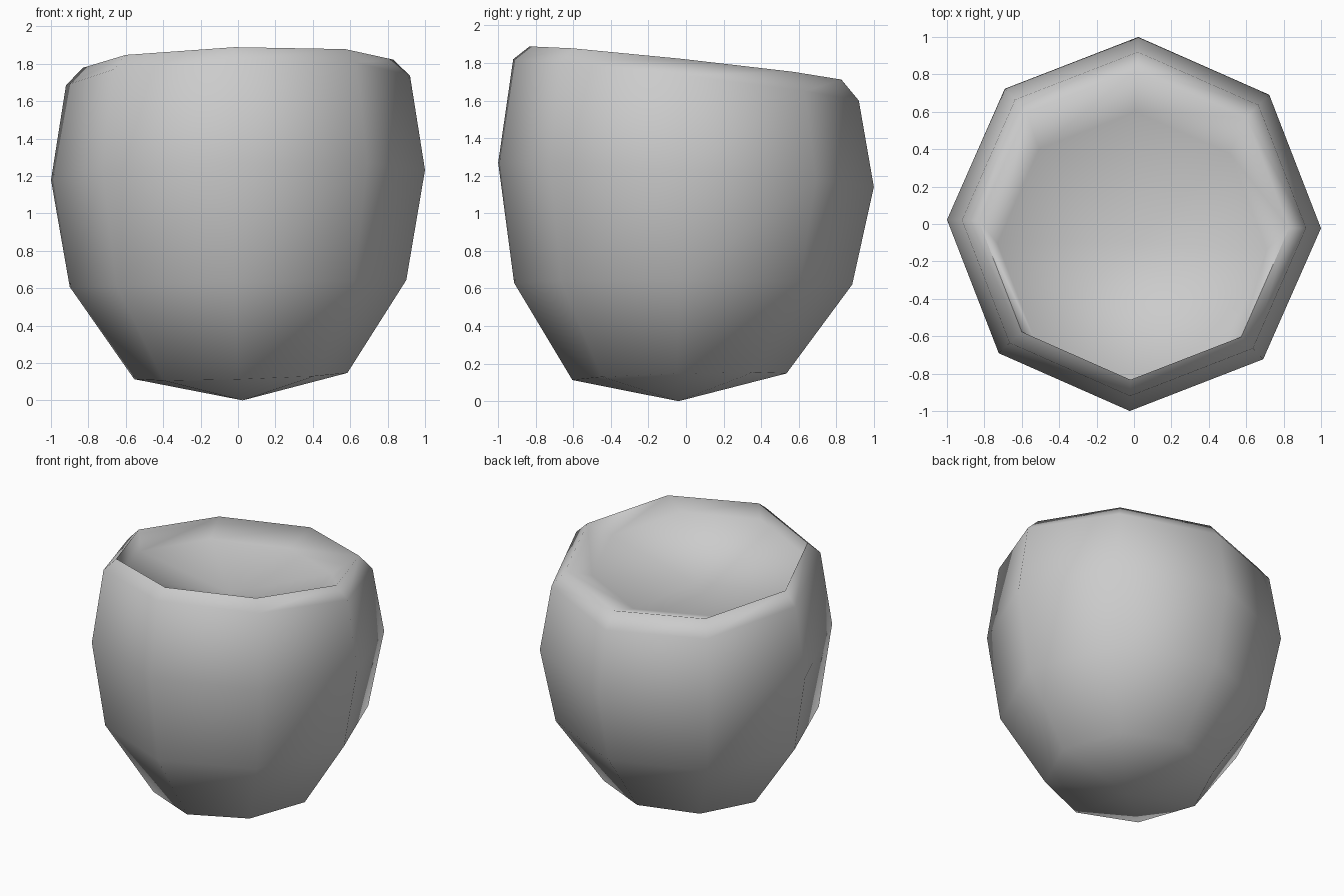
import bpy, bmesh, math

cube = bpy.data.objects.get("Cube")
if cube:
    bpy.data.objects.remove(cube, do_unlink=True)

SIDES = 8

# Single grey clay colour
clay = bpy.data.materials.new("grey_clay")
clay.use_nodes = True
GREY = (0.6, 0.6, 0.6, 1)
clay.diffuse_color = GREY
clay.node_tree.nodes["Principled BSDF"].inputs["Base Color"].default_value = GREY

# Rings from the foot, over the rim and into the shallow hollow:
# radius, centre x, centre y, centre z, slope along x, slope along y
RINGS = [
    (0.57, 0.015, -0.035, 0.13, 0.03, 0.03),
    (0.90, 0.0, -0.015, 0.625, 0.02, -0.005),
    (1.00, 0.0, 0.0, 1.205, 0.025, -0.065),
    (0.92, 0.0, 0.0, 1.71, 0.025, -0.12),
    (0.83, 0.0, -0.003, 1.80, 0.024, -0.107),
    (0.72, -0.01, -0.12, 1.705, 0.02, -0.09),
]


def add_ring(bm, radius, cx, cy, cz, slope_x, slope_y):
    ring = []
    for i in range(SIDES):
        a = math.tau * i / SIDES - math.radians(1.3)
        x, y = radius * math.cos(a), radius * math.sin(a)
        ring.append(bm.verts.new((x + cx, y + cy, cz + slope_x * x + slope_y * y)))
    return ring


bm = bmesh.new()
rings = [add_ring(bm, *r) for r in RINGS]
foot = bm.verts.new((0.025, -0.04, 0))
floor = bm.verts.new((0, -0.1, 1.57))

# Foot, walls, rim and hollow
for i in range(SIDES):
    j = (i + 1) % SIDES
    bm.faces.new((foot, rings[0][j], rings[0][i]))
    for low, high in zip(rings, rings[1:]):
        bm.faces.new((low[i], low[j], high[j], high[i]))
    bm.faces.new((rings[-1][i], rings[-1][j], floor))
bm.normal_update()

# Smooth all over, except where the rim folds sharply
for f in bm.faces:
    f.smooth = True
for e in bm.edges:
    e.smooth = e.calc_face_angle() < math.radians(100)

mesh = bpy.data.meshes.new("bowl")
bm.to_mesh(mesh)
bm.free()
mesh.materials.append(clay)
bowl = bpy.data.objects.new("bowl", mesh)
bpy.context.collection.objects.link(bowl)
